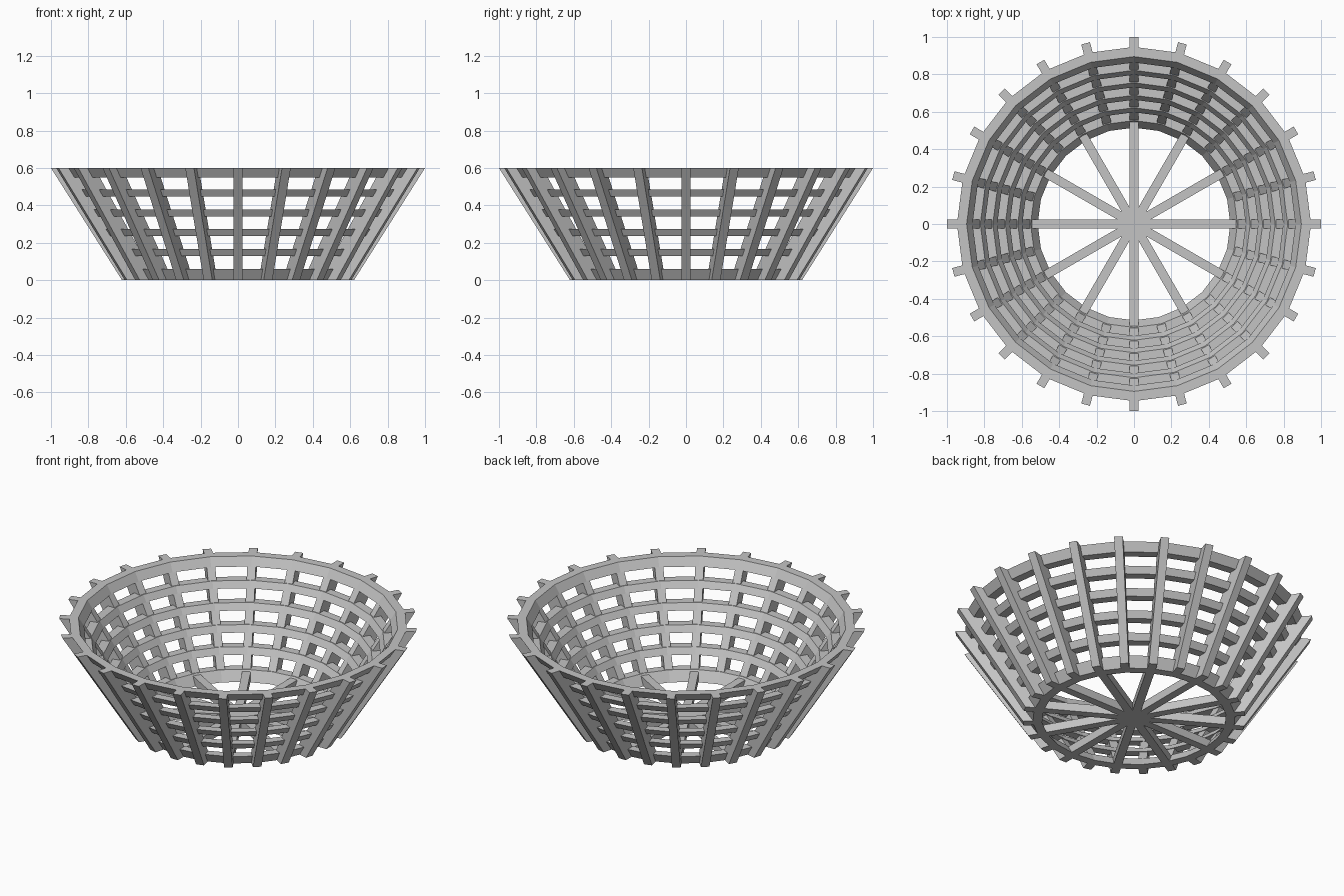
import bpy, bmesh, math

if "Cube" in bpy.data.objects:
    bpy.data.objects.remove(bpy.data.objects["Cube"])

N = 24            # wall ribs and ring sides
H = 0.6           # basket height
SLOPE = 0.38 / H  # outward lean of the wall
WIDTH = 0.048     # width of ribs and spokes

mat = bpy.data.materials.new("plain grey")
mat.diffuse_color = (0.55, 0.55, 0.55, 1)
mat.use_nodes = True
mat.node_tree.nodes["Principled BSDF"].inputs["Base Color"].default_value = mat.diffuse_color


def finish(name, bm):
    bmesh.ops.recalc_face_normals(bm, faces=bm.faces)
    me = bpy.data.meshes.new(name)
    bm.to_mesh(me)
    bm.free()
    me.materials.append(mat)
    ob = bpy.data.objects.new(name, me)
    bpy.context.collection.objects.link(ob)
    return ob


def ring(name, z0, z1, r_in=0.515, r_out=0.567):
    """Sloped band: a four-point section swept round N sides."""
    bm = bmesh.new()
    section = [(r + SLOPE * z, z) for r, z in
               ((r_in, z0), (r_out, z0), (r_out, z1), (r_in, z1))]
    loops = []
    for i in range(N):
        a = 2 * math.pi * i / N
        loops.append([bm.verts.new((r * math.cos(a), r * math.sin(a), z))
                      for r, z in section])
    for i in range(N):
        p, q = loops[i], loops[(i + 1) % N]
        for k in range(4):
            bm.faces.new((p[k], p[(k + 1) % 4], q[(k + 1) % 4], q[k]))
    return finish(name, bm)


def bar(name, section, angle):
    """Radial bar: a side outline in (radius, z) given the bar width."""
    bm = bmesh.new()
    sides = [[bm.verts.new((r, y, z)) for r, z in section]
             for y in (-WIDTH / 2, WIDTH / 2)]
    bm.faces.new(sides[0])
    bm.faces.new(sides[1])
    for k in range(4):
        j = (k + 1) % 4
        bm.faces.new((sides[0][k], sides[0][j], sides[1][j], sides[1][k]))
    ob = finish(name, bm)
    ob.rotation_euler.z = angle
    return ob


# horizontal bands, wide at the base and the rim
ring("base_ring", 0, 0.06)
for i in range(4):
    z = 0.13 + 0.1055 * i
    ring(f"wall_ring_{i + 1}", z, z + 0.038)
ring("rim_ring", 0.55, H)

# leaning ribs that stand out from the rings
rib = [(0.519, 0), (0.62, 0), (1.0, H), (0.899, H)]
for i in range(N):
    bar(f"wall_rib_{i + 1}", rib, 2 * math.pi * i / N)

# base spokes, each crossing the whole floor
spoke = [(-0.545, 0), (0.545, 0), (0.555, 0.05), (-0.555, 0.05)]
for i in range(6):
    bar(f"base_spoke_{i + 1}", spoke, math.pi * i / 6)
